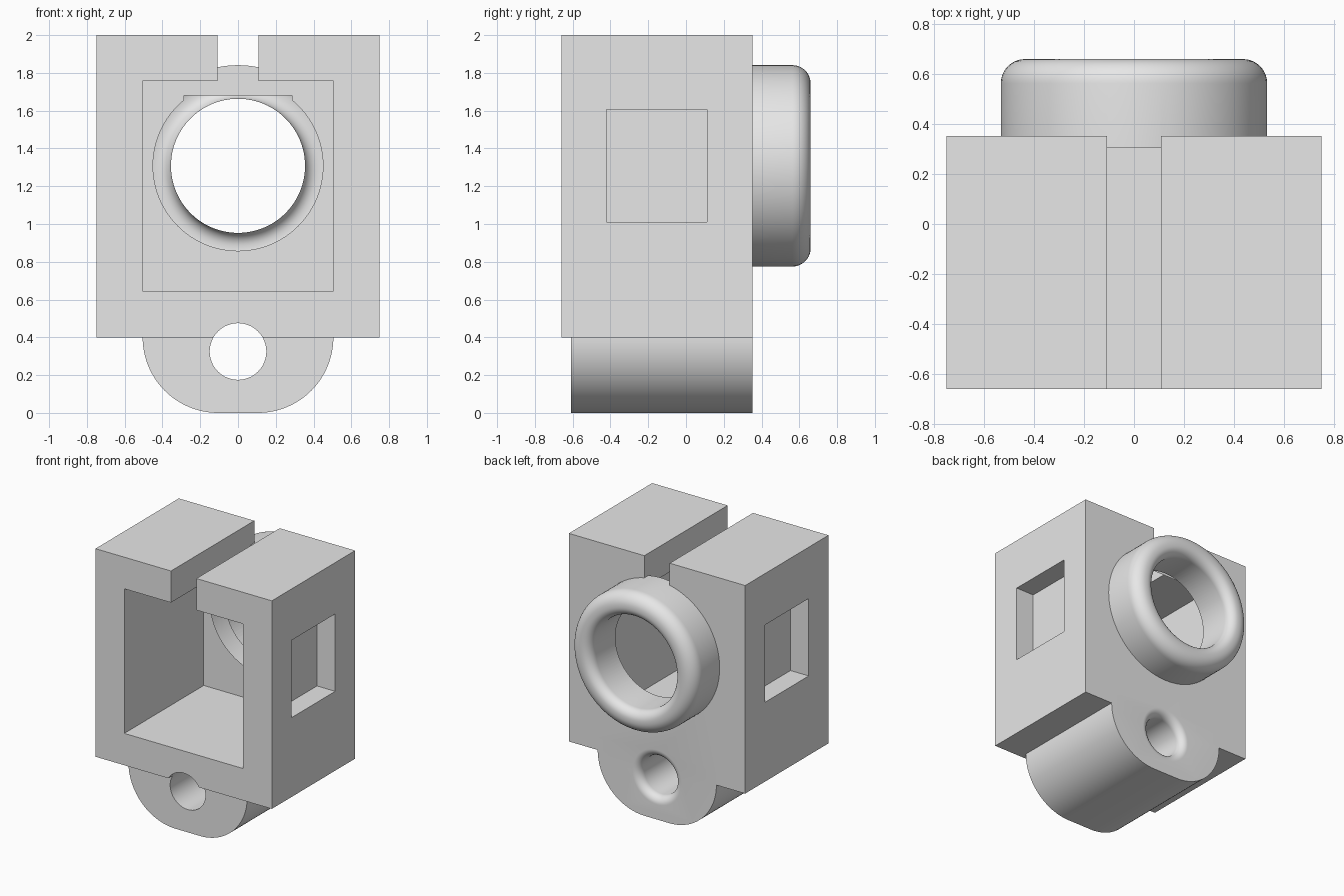
import bpy, bmesh, math
from math import sin, cos, pi
from mathutils import Matrix, Vector

old = bpy.data.objects.get("Cube")
if old:
    bpy.data.objects.remove(old, do_unlink=True)

BORE_Z = 1.308
LUG_HOLE_Z = 0.325

grey = bpy.data.materials.new("plain grey")
grey.use_nodes = True
grey.diffuse_color = (0.8, 0.8, 0.8, 1)
for node in grey.node_tree.nodes:
    if node.type == "BSDF_PRINCIPLED":
        node.inputs["Base Color"].default_value = (0.8, 0.8, 0.8, 1)


def finish(name, bm):
    bmesh.ops.recalc_face_normals(bm, faces=bm.faces[:])
    mesh = bpy.data.meshes.new(name)
    bm.to_mesh(mesh)
    bm.free()
    mesh.materials.append(grey)
    obj = bpy.data.objects.new(name, mesh)
    bpy.context.scene.collection.objects.link(obj)
    return obj


def box(name, x0, x1, y0, y1, z0, z1):
    bm = bmesh.new()
    bmesh.ops.create_cube(bm, size=1)
    size = Matrix.Diagonal((x1 - x0, y1 - y0, z1 - z0, 1))
    centre = Matrix.Translation(((x0 + x1) / 2, (y0 + y1) / 2, (z0 + z1) / 2))
    bmesh.ops.transform(bm, matrix=centre @ size, verts=bm.verts[:])
    return finish(name, bm)


def revolve(name, profile, z, steps=96):
    """Turn (radius, y) points about a front-to-back axis at height z."""
    bm = bmesh.new()
    verts = [bm.verts.new((r, y, z)) for r, y in profile]
    edges = [bm.edges.new(pair) for pair in zip(verts, verts[1:])]
    bmesh.ops.spin(bm, geom=verts + edges, cent=(0, 0, z), axis=(0, 1, 0),
                   angle=2 * pi, steps=steps)
    bmesh.ops.remove_doubles(bm, verts=bm.verts[:], dist=1e-5)
    return finish(name, bm)


def arc(r, y, radius, start, end, steps=10):
    """Quarter round of a profile, as (radius, y) points."""
    angles = [math.radians(start + (end - start) * i / steps) for i in range(steps + 1)]
    return [(r + radius * cos(a), y + radius * sin(a)) for a in angles]


def combine(target, tool, operation):
    mod = target.modifiers.new(operation.lower(), "BOOLEAN")
    mod.operation = operation
    mod.solver = "EXACT"
    mod.object = tool
    bpy.context.view_layer.objects.active = target
    bpy.ops.object.modifier_apply(modifier=mod.name)
    bpy.data.objects.remove(tool, do_unlink=True)


# Main housing with front cavity and top slot
housing = box("housing", -0.75, 0.75, -0.66, 0.352, 0.4, 2)
combine(housing, box("cavity", -0.505, 0.505, -0.8, 0.305, 0.645, 1.757), "DIFFERENCE")
combine(housing, box("top_slot", -0.108, 0.108, -0.8, 0.5, 1.7, 2.1), "DIFFERENCE")

# Blind rectangular recess in each side
for side in (-1, 1):
    xs = sorted((side * 0.595, side * 0.9))
    combine(housing, box("side_recess", *xs, -0.42, 0.11, 1.01, 1.605), "DIFFERENCE")

# Rounded mounting lug below
bm = bmesh.new()
outline = [(0.505, 0.5)]
outline += [(0.105 + 0.4 * cos(a), 0.4 - 0.4 * sin(a))
            for a in (pi / 2 * i / 24 for i in range(25))]
outline += [(-x, z) for x, z in reversed(outline)]
face = bm.faces.new([bm.verts.new((x, -0.61, z)) for x, z in outline])
swept = bmesh.ops.extrude_face_region(bm, geom=[face])
moved = [g for g in swept["geom"] if isinstance(g, bmesh.types.BMVert)]
bmesh.ops.translate(bm, verts=moved, vec=Vector((0, 0.962, 0)))
combine(housing, finish("lug", bm), "UNION")

# Round boss at the back
boss = [(0, 0.305), (0.533, 0.305)] + arc(0.436, 0.563, 0.097, 0, 90) + [(0, 0.66)]
combine(housing, revolve("boss", boss, BORE_Z), "UNION")

# Bore with a rounded rear mouth
bore = [(0, 0.2), (0.355, 0.2)] + arc(0.425, 0.59, 0.07, 180, 90) + [(0.425, 0.75), (0, 0.75)]
combine(housing, revolve("bore", bore, BORE_Z), "DIFFERENCE")

# Shallow seat around the bore, flattened and squared at the top
seat = [(0, 0.2), (0.45, 0.2)] + arc(0.45, 0.325, 0.02, 270, 180, 6) + [(0.43, 0.352), (0, 0.352)]
seat_cut = revolve("seat", seat, BORE_Z)
combine(seat_cut, box("seat_limit", -1, 1, 0, 1, 0.5, 1.68), "INTERSECT")
combine(seat_cut, box("seat_notch", -0.287, 0.287, 0.2, 0.352, 1.5, 1.68), "UNION")
combine(housing, seat_cut, "DIFFERENCE")

# Lug hole with a rounded rear mouth
hole = [(0, -0.8), (0.15, -0.8)] + arc(0.21, 0.292, 0.06, 180, 90) + [(0.21, 0.5), (0, 0.5)]
combine(housing, revolve("lug_hole", hole, LUG_HOLE_Z, 64), "DIFFERENCE")

# Smooth the round parts, keep the edges sharp
bpy.ops.object.select_all(action="DESELECT")
housing.select_set(True)
bpy.context.view_layer.objects.active = housing
bpy.ops.object.shade_smooth_by_angle(angle=math.radians(30))
